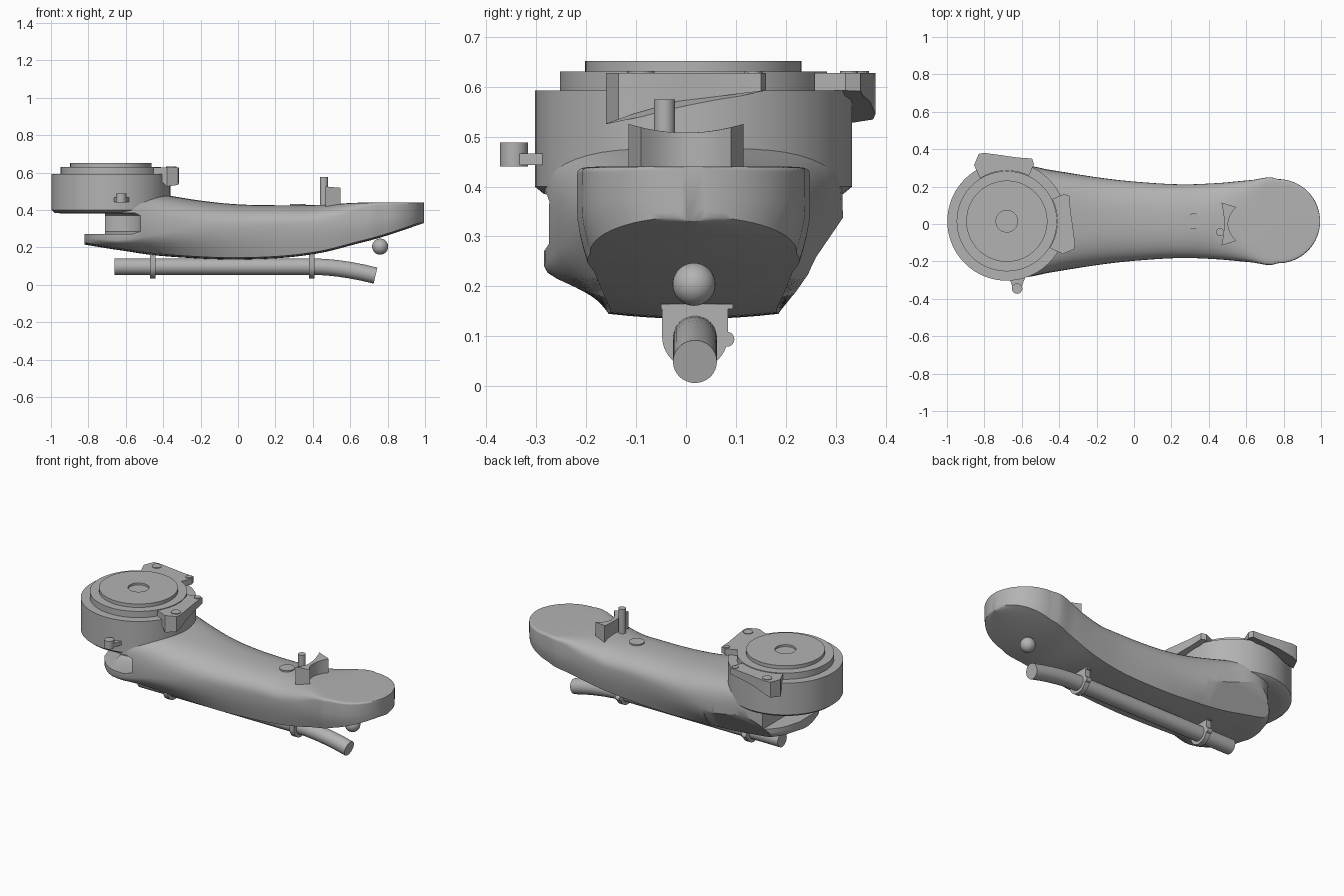
import bpy, bmesh
from math import sin, cos, pi, sqrt, radians
from mathutils import Vector

cube = bpy.data.objects.get("Cube")
if cube:
    bpy.data.objects.remove(cube)

grey = bpy.data.materials.new("machine_grey")
grey.use_nodes = True
grey.diffuse_color = (0.45, 0.45, 0.45, 1)
grey.node_tree.nodes["Principled BSDF"].inputs["Base Color"].default_value = grey.diffuse_color

AXIS_Y = 0.015
DRUM = Vector((-0.68, AXIS_Y, 0))
TIP_X, TIP_R = 0.77, 0.225


def finish(name, bm, angle=35):
    bmesh.ops.remove_doubles(bm, verts=bm.verts, dist=1e-5)
    bmesh.ops.recalc_face_normals(bm, faces=bm.faces)
    mesh = bpy.data.meshes.new(name)
    bm.to_mesh(mesh)
    bm.free()
    mesh.materials.append(grey)
    ob = bpy.data.objects.new(name, mesh)
    bpy.context.collection.objects.link(ob)
    smooth(ob, angle)
    return ob


def smooth(ob, angle=35):
    bpy.ops.object.select_all(action='DESELECT')
    ob.select_set(True)
    bpy.context.view_layer.objects.active = ob
    bpy.ops.object.shade_smooth_by_angle(angle=radians(angle))


def loft(name, rings, angle=35):
    bm = bmesh.new()
    loops = [[bm.verts.new(p) for p in r] for r in rings]
    for a, b in zip(loops, loops[1:]):
        for i in range(len(a)):
            j = (i + 1) % len(a)
            bm.faces.new((a[i], a[j], b[j], b[i]))
    bm.faces.new(loops[0])
    bm.faces.new(loops[-1])
    return finish(name, bm, angle)


def lathe(name, x, y, profile, sides=64):
    return loft(name, [[(x + r * cos(2 * pi * i / sides), y + r * sin(2 * pi * i / sides), z)
                        for i in range(sides)] for r, z in profile])


def prism(name, outline, low, high):
    """Vertical extrusion; low and high are functions of the plan position."""
    return loft(name, [[(x, y, low(x, y)) for x, y in outline],
                       [(x, y, high(x, y)) for x, y in outline]])


def cut(ob, cutter):
    mod = ob.modifiers.new("cut", 'BOOLEAN')
    mod.operation, mod.object, mod.solver = 'DIFFERENCE', cutter, 'EXACT'
    cutter.hide_render = True
    bpy.context.view_layer.objects.active = ob
    bpy.ops.object.modifier_apply(modifier=mod.name)
    bpy.data.objects.remove(cutter)


# Arm body: x, half width, bottom/width ratio, bottom z, widest z, top z, crown power
stations = [
    (-0.82, 0.07, 0.95, 0.215, 0.25, 0.46, 8),
    (-0.79, 0.17, 0.92, 0.21, 0.25, 0.48, 8),
    (-0.7, 0.27, 0.8, 0.195, 0.24, 0.485, 8),
    (-0.6, 0.3, 0.7, 0.18, 0.24, 0.487, 7),
    (-0.45, 0.275, 0.68, 0.158, 0.27, 0.487, 4),
    (-0.2, 0.235, 0.74, 0.14, 0.3, 0.45, 2.6),
    (0, 0.212, 0.8, 0.135, 0.31, 0.43, 2.4),
    (0.25, 0.197, 0.85, 0.145, 0.32, 0.425, 2.4),
    (0.45, 0.204, 0.88, 0.172, 0.33, 0.428, 2.6),
    (0.62, 0.219, 0.9, 0.215, 0.345, 0.438, 6),
    (TIP_X, TIP_R, 0.92, 0.255, 0.36, 0.44, 20),
    (0.995, 0.05, 0.97, 0.33, 0.38, 0.44, 20)]


def station(x):
    k = max(i for i in range(len(stations) - 1) if stations[i][0] <= x)
    s = [stations[min(max(k + d, 0), len(stations) - 1)] for d in (-1, 0, 1, 2)]
    t = (x - s[1][0]) / (s[2][0] - s[1][0])
    h = s[2][0] - s[1][0]
    out = []
    for c in range(1, 7):
        m1 = (s[2][c] - s[0][c]) / (s[2][0] - s[0][0]) * h
        m2 = (s[3][c] - s[1][c]) / (s[3][0] - s[1][0]) * h
        out.append((2 * t**3 - 3 * t * t + 1) * s[1][c] + (t**3 - 2 * t * t + t) * m1
                   + (3 * t * t - 2 * t**3) * s[2][c] + (t**3 - t * t) * m2)
    return out


def section(x):
    w, ratio, zb, zm, zt, p = station(x)
    if x > TIP_X:
        w = sqrt(max(TIP_R**2 - (x - TIP_X)**2, 1e-5))
    half = [(w * ratio * t, zb + 0.01 * t * t) for t in (0.25, 0.5, 0.75, 1)]
    half += [(w * (ratio + (1 - ratio) * sin(t * pi / 2)), zb + 0.01 + (zm - zb - 0.01) * t)
             for t in (0.25, 0.5, 0.75)]
    half += [(w * cos(a)**(2 / p), zm + (zt - zm) * sin(a)**(2 / p))
             for a in [i * pi / 24 for i in range(12)]]
    pts = [(0, zb)] + half + [(0, zt)] + [(-y, z) for y, z in reversed(half)]
    return [(x, AXIS_Y + y, z) for y, z in pts]


xs = [-0.82 + (TIP_X + 0.82) * i / 48 for i in range(49)]
xs += [TIP_X + TIP_R * sin(i * pi / 32) for i in range(1, 16)]
body = loft("arm_body", [section(x) for x in xs])

# Open gap below the drum, rounded front pocket, and slanted rear facet
gap = prism("gap_cutter", [(-1.2, -0.6), (-0.71, -0.6), (-0.71, 0.6), (-1.2, 0.6)],
            lambda x, y: 0.272, lambda x, y: 0.7)
cut(body, gap)
cut(body, lathe("pocket_cutter", -0.66, -0.25, [(0.1, 0.272), (0.14, 0.285), (0.14, 0.37), (0.11, 0.385)]))
facet = [(0.18, 0.14), (0.33, 0.36), (0.6, 0.36), (0.6, 0.0), (0.085, 0.0)]
cut(body, loft("facet_cutter", [[(x, y, z) for y, z in facet] for x in (-1.1, -0.3)]))
smooth(body)

# Stepped joint drum with a shallow centre recess
lathe("joint_drum", DRUM.x, DRUM.y,
      [(0.25, 0.38), (0.3, 0.385), (0.318, 0.4), (0.318, 0.593), (0.268, 0.593), (0.268, 0.631),
       (0.217, 0.631), (0.217, 0.652), (0.058, 0.652), (0.058, 0.64)], 96)

# Two cable clips hugging the drum, mirrored across its diagonal
arc = [radians(-32 + 58 * i / 12) for i in range(13)]
outer = [(0.305, 0.145), (0.335, 0.135), (0.34, 0.06), (0.353, -0.03), (0.365, -0.12),
         (0.36, -0.15), (0.3, -0.175)]
plan = [(0.27 * cos(a), 0.27 * sin(a)) for a in arc] + outer


def clip(name, swap):
    def place(u, v):
        return (DRUM.x + v, DRUM.y + u) if swap else (DRUM.x + u, DRUM.y + v)

    def low(x, y):
        u, v = (y - DRUM.y, x - DRUM.x) if swap else (x - DRUM.x, y - DRUM.y)
        return 0.575 + 0.12 * v - 0.25 * max(0, -v - 0.06) if u > 0.28 else 0.593
    prism(name, [place(u, v) for u, v in plan], low, lambda x, y: 0.628)
    for tag, (u, v, r) in {"knob": (0.325, -0.105, 0.027), "pin": (0.312, 0.12, 0.018)}.items():
        lathe(f"{name}_{tag}", *place(u, v), [(r, 0.6), (r, 0.632)], 24)


clip("side_clip", False)
clip("rear_clip", True)

# Small front lug on the drum
prism("lug_arm", [(-0.67, -0.28), (-0.65, -0.335), (-0.6, -0.335), (-0.58, -0.28)],
      lambda x, y: 0.443, lambda x, y: 0.466)
lathe("lug_pin", -0.625, -0.345, [(0.028, 0.44), (0.028, 0.488)], 32)

# Top fittings: port, post and bow shaped bracket
lathe("top_port", 0.32, AXIS_Y, [(0.042, 0.4), (0.042, 0.432)], 40)
lathe("post", 0.46, -0.043, [(0.021, 0.41), (0.021, 0.575)], 32)
span = [-1 + i / 6 for i in range(13)]
bow = [(0.482 - 0.015 * t * t, 0.115 * t) for t in span]
bow += [(0.503 + 0.044 * t * t, 0.09 * t) for t in reversed(span)]
prism("bow_bracket", bow, lambda x, y: 0.41, lambda x, y: 0.508 + 0.016 * (y / 0.11)**2)

# Conduit tube with a drooping end
path = [Vector((-0.66, 0.018, 0.097)), Vector((0.4, 0.018, 0.097))]
path += [Vector((0.4 + 0.335 * t, 0.018, 0.097 - 0.048 * t**1.8)) for t in (0.2, 0.4, 0.6, 0.8, 1)]
rings = []
for i, p in enumerate(path):
    d = (path[min(i + 1, len(path) - 1)] - path[max(i - 1, 0)]).normalized()
    if i == 1:
        d = Vector((1, 0, 0))
    up = Vector((-d.z, 0, d.x))
    rings.append([p + 0.044 * (cos(a) * Vector((0, 1, 0)) + sin(a) * up)
                  for a in [2 * pi * k / 32 for k in range(32)]])
loft("conduit_tube", rings)

# U shaped tube clamps with a top plate and a side ear
for name, cx in (("rear_clamp", -0.455), ("front_clamp", 0.395)):
    u = [(0.018 + 0.066 * cos(a), 0.1 + 0.066 * sin(a)) for a in [-pi + pi * k / 20 for k in range(21)]]
    u += [(0.084, 0.163), (-0.048, 0.163)]
    plate = [(-0.05, 0.155), (0.094, 0.155), (0.094, 0.165), (-0.05, 0.165)]
    ear = [(0.082 + 0.015 * cos(k * pi / 10), 0.094 + 0.015 * sin(k * pi / 10)) for k in range(20)]
    for tag, shape in (("band", u), ("plate", plate), ("ear", ear)):
        loft(f"{name}_{tag}", [[(cx + s, y, z) for y, z in shape] for s in (-0.015, 0.015)])

# Ball under the tip
bm = bmesh.new()
bmesh.ops.create_uvsphere(bm, u_segments=32, v_segments=20, radius=0.043)
bmesh.ops.translate(bm, verts=bm.verts, vec=(0.76, 0.016, 0.204))
finish("tip_ball", bm)
